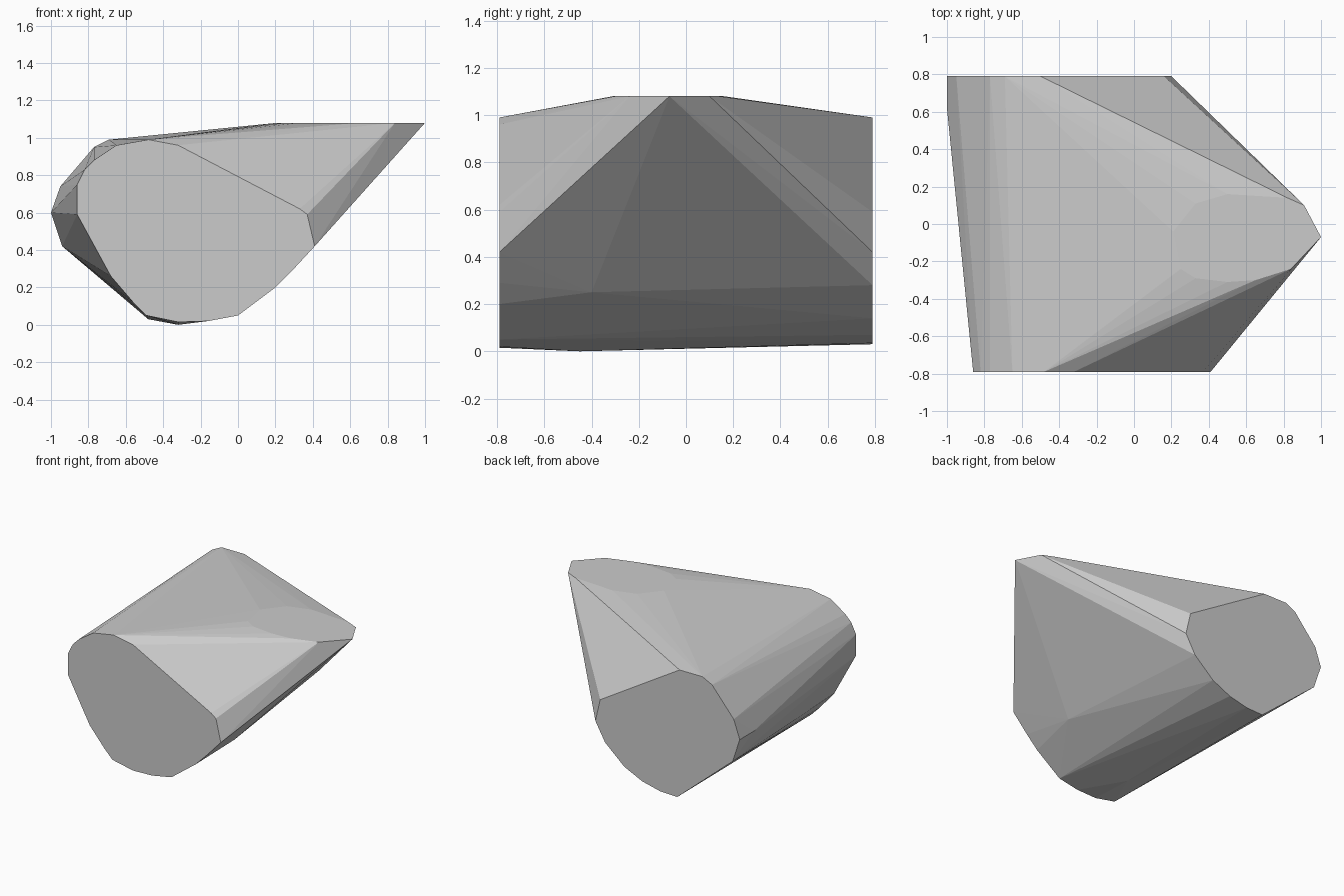
import bpy
import bmesh

default_cube = bpy.data.objects.get("Cube")
if default_cube:
    bpy.data.objects.remove(default_cube, do_unlink=True)

HALF_DEPTH = 0.79
TOP_HEIGHT = 1.08


def make_material(name, colour):
    material = bpy.data.materials.new(name)
    material.use_nodes = True
    material.diffuse_color = colour
    shader = material.node_tree.nodes["Principled BSDF"]
    shader.inputs["Base Color"].default_value = colour
    return material


# Flat front end, as an x, z outline
front_outline = [
    (-.86, .59), (-.86, .75), (-.82, .83), (-.77, .88), (-.65, .96),
    (-.48, .99), (-.32, .96), (.33, .62), (.37, .59), (.41, .42),
    (.29, .29), (.2, .2), (0, .05), (-.16, .02), (-.32, .015),
    (-.49, .05), (-.56, .12), (-.68, .26),
]

# Flat back end, as an x, z outline
back_outline = [
    (-1, .6), (-.95, .74), (-.77, .95), (-.69, .99), (-.5, .99),
    (.16, .59), (.2, .42), (.12, .28), (-.04, .14), (-.19, .07),
    (-.34, .035), (-.48, .03), (-.79, .31), (-.94, .42),
]

# Level top with its pointed side, as an x, y outline
top_outline = [
    (.21, -.04), (.25, -.24), (.33, -.29), (.5, -.31), (.65, -.3),
    (.84, -.24), (1, -.07), (.91, .1), (.82, .14), (.5, .16), (.33, .11),
]

# Slight bulges along the underside and flank
bulges = [(-.32, -.45, 0), (.25, -.4, .25), (-1, .62, .6)]

points = [(x, -HALF_DEPTH, z) for x, z in front_outline]
points += [(x, HALF_DEPTH, z) for x, z in back_outline]
points += [(x, y, TOP_HEIGHT) for x, y in top_outline]
points += bulges

# Wrap the three outlines in one faceted convex skin
bm = bmesh.new()
for point in points:
    bm.verts.new(point)
hull = bmesh.ops.convex_hull(bm, input=bm.verts[:])
unused = {item for key in ("geom_interior", "geom_unused")
          for item in hull[key] if isinstance(item, bmesh.types.BMVert)}
bmesh.ops.delete(bm, geom=list(unused), context="VERTS")
bmesh.ops.dissolve_limit(bm, angle_limit=0.005, verts=bm.verts[:], edges=bm.edges[:])
bmesh.ops.recalc_face_normals(bm, faces=bm.faces[:])

mesh = bpy.data.meshes.new("faceted_block")
bm.to_mesh(mesh)
bm.free()
mesh.materials.append(make_material("plain grey", (0.6, 0.6, 0.6, 1)))
block = bpy.data.objects.new("faceted_block", mesh)
bpy.context.collection.objects.link(block)
